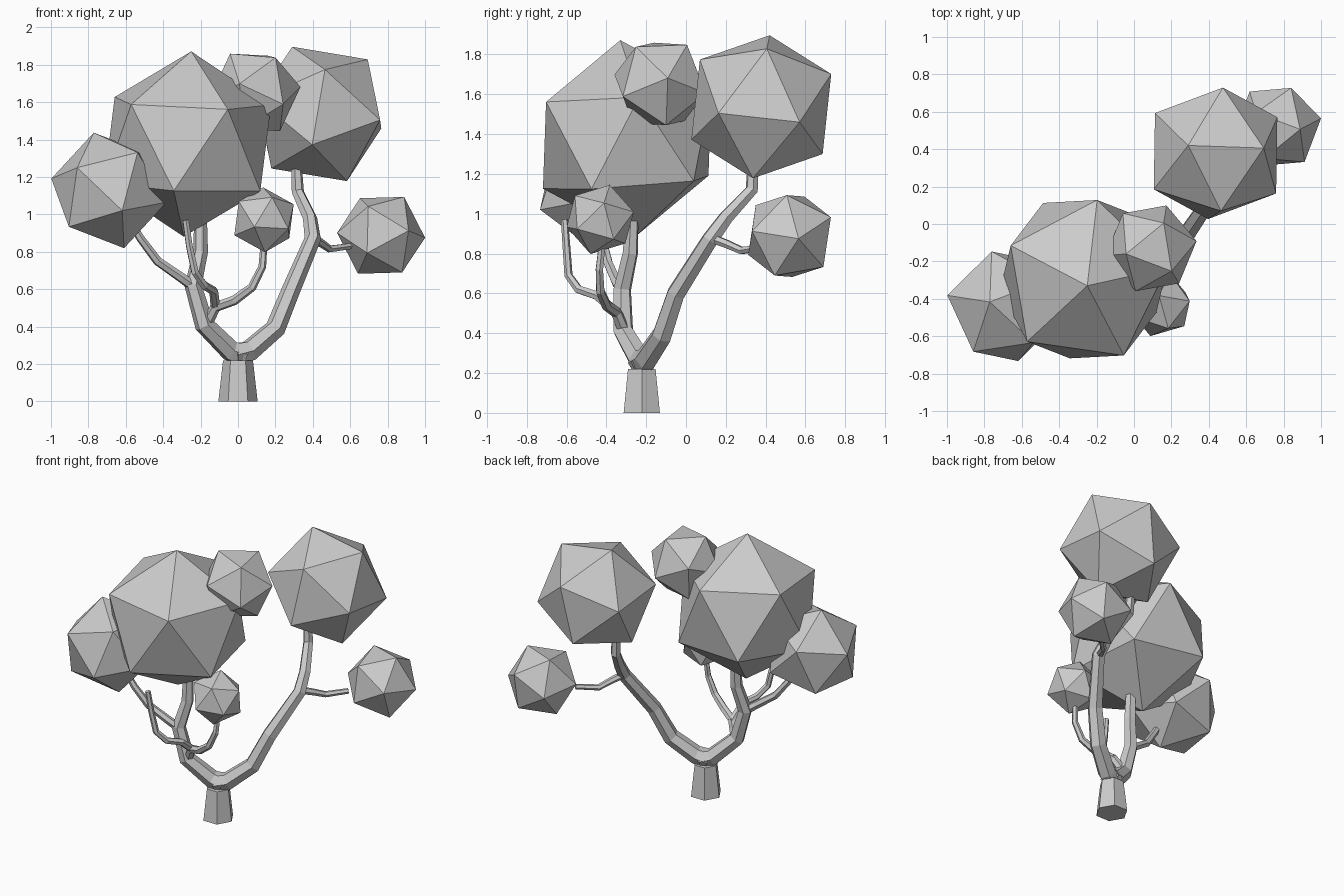
import bpy, bmesh
from mathutils import Vector, Matrix

if "Cube" in bpy.data.objects:
    bpy.data.objects.remove(bpy.data.objects["Cube"])


def link_mesh(name, bm):
    mesh = bpy.data.meshes.new(name)
    bm.to_mesh(mesh)
    bm.free()
    ob = bpy.data.objects.new(name, mesh)
    bpy.context.collection.objects.link(ob)
    return ob


def frame(a, b):
    """Rotation whose z axis is a and whose xz plane holds b."""
    z = a.normalized()
    x = (b - z * b.dot(z)).normalized()
    return Matrix((x, z.cross(x), z)).transposed()


def foliage(name, centre, radius, corner, neighbour):
    """Icosahedron turned so two adjacent corners point at the given spots."""
    c = Vector(centre)
    bm = bmesh.new()
    bmesh.ops.create_icosphere(bm, subdivisions=1, radius=radius)
    top = max(bm.verts, key=lambda v: v.co.z)
    side = top.link_edges[0].other_vert(top)
    source = frame(top.co.copy(), side.co.copy())
    target = frame(Vector(corner) - c, Vector(neighbour) - c)
    bm.transform(Matrix.Translation(c) @ (target @ source.transposed()).to_4x4())
    return link_mesh(name, bm)


def branch(name, points, r0, r1):
    """Tapered six-sided tube along a path."""
    cu = bpy.data.curves.new(name, 'CURVE')
    cu.dimensions = '3D'
    cu.bevel_depth = 1
    cu.bevel_resolution = 1
    cu.use_fill_caps = True
    sp = cu.splines.new('POLY')
    sp.use_smooth = False
    sp.points.add(len(points) - 1)
    for i, p in enumerate(points):
        sp.points[i].co = (*p, 1)
        sp.points[i].radius = r0 + (r1 - r0) * i / (len(points) - 1)
    ob = bpy.data.objects.new(name, cu)
    bpy.context.collection.objects.link(ob)
    bpy.ops.object.select_all(action='DESELECT')
    ob.select_set(True)
    bpy.context.view_layer.objects.active = ob
    bpy.ops.object.convert(target='MESH')


# Trunk: tapered hexagonal stump
bm = bmesh.new()
turn = Matrix.Rotation(0.5236, 4, 'Z')
bmesh.ops.create_cone(bm, cap_ends=True, segments=6, radius1=0.105, radius2=0.08,
                      depth=0.22, matrix=Matrix.Translation((0, -0.222, 0.11)) @ turn)
link_mesh("trunk", bm)

# Main limbs
branch("right_limb", [(-.02, -.23, .25), (.06, -.2, .27), (.2, -.12, .39), (.285, -.05, .6),
                      (.4, .12, .87), (.385, .2, .98), (.32, .33, 1.12), (.31, .34, 1.3)], .066, .028)
branch("left_limb", [(.03, -.21, .25), (-.04, -.235, .27), (-.18, -.315, .41), (-.24, -.32, .62),
                     (-.2, -.28, .8), (-.2, -.27, 1.0)], .066, .034)

# Side branches
branch("left_branch", [(-.23, -.32, .61), (-.3, -.35, .66), (-.43, -.39, .75),
                       (-.52, -.42, .87), (-.57, -.43, .95)], .03, .02)
branch("front_branch", [(-.17, -.31, .41), (-.12, -.35, .505), (-.02, -.4, .54),
                        (.075, -.43, .61), (.13, -.435, .72), (.14, -.42, .86)], .032, .018)
branch("front_twig", [(-.12, -.34, .5), (-.13, -.45, .59), (-.18, -.54, .62), (-.23, -.59, .69),
                      (-.26, -.6, .83), (-.28, -.61, .97)], .026, .018)
branch("right_branch", [(.39, .12, .88), (.44, .2, .85), (.49, .28, .815), (.6, .38, .83)], .025, .018)

# Foliage clumps
foliage("main_foliage", (-.27, -.295, 1.376), .497, (-.25, -.33, 1.87), (-.056, -.7, 1.57))
foliage("right_foliage", (.436, .378, 1.537), .39, (.289, .42, 1.897), (.695, .405, 1.82))
foliage("left_foliage", (-.69, -.44, 1.128), .32, (-.77, -.417, 1.433), (-.856, -.684, 1.235))
foliage("top_foliage", (.091, -.13, 1.652), .248, (-.043, -.16, 1.86), (.214, -.26, 1.845))
foliage("low_right_foliage", (.765, .52, .888), .24, (1, .565, .875), (.909, .51, 1.093))
foliage("low_front_foliage", (.139, -.431, .971), .18, (.134, -.381, 1.15), (.3, -.416, 1.04))
